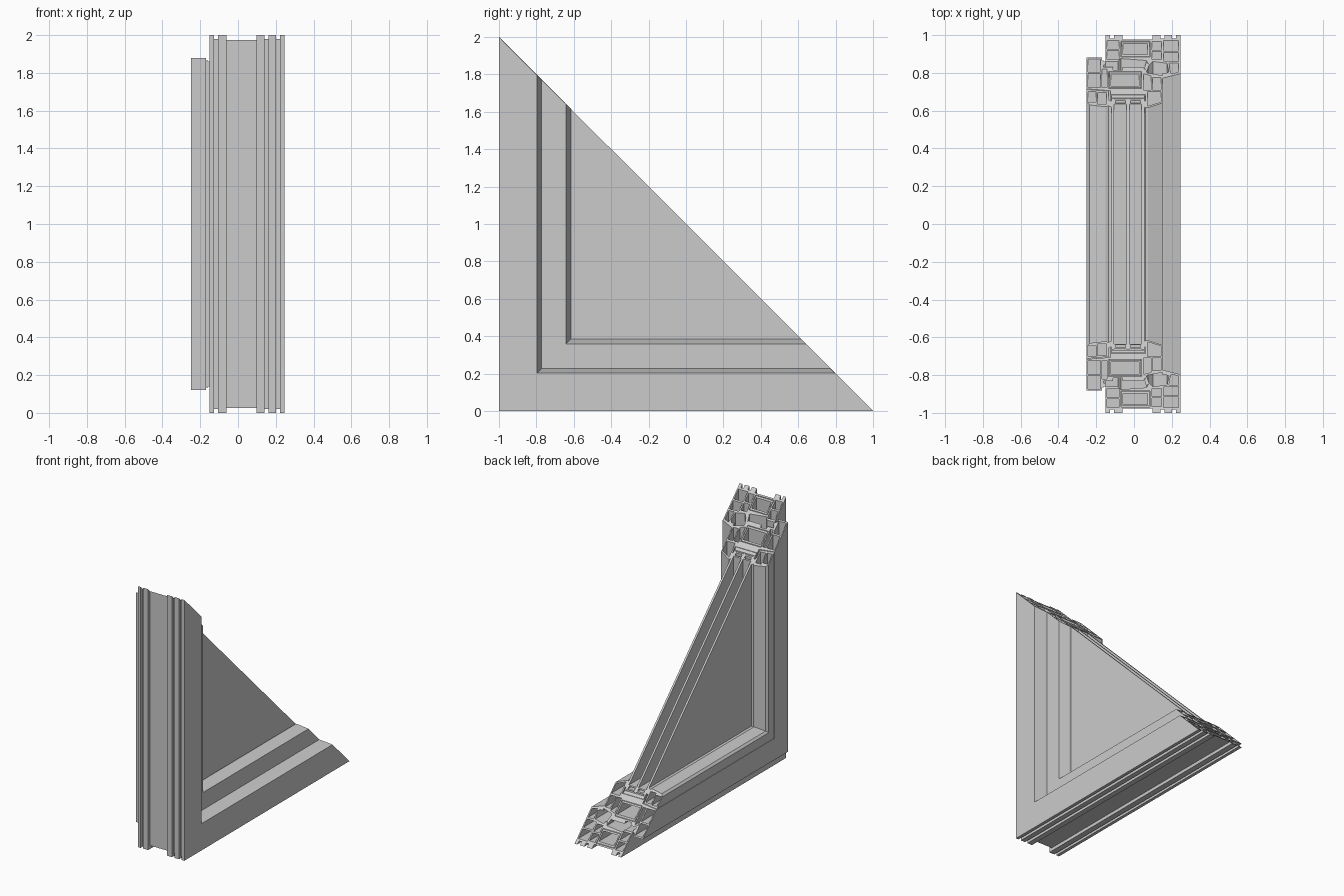
import bpy, bmesh


def rect(x0, d0, x1, d1):
    return [(x0, d0), (x1, d0), (x1, d1), (x0, d1)]


def sweep(name, loops):
    """Run a section (x, depth from outer edge) round the mitred corner; loops[1:] are hollow chambers.
    Both ends lie on the diagonal cut y + z = 1."""
    bm = bmesh.new()
    ends = [[], []]
    for loop in loops:
        rings = [[bm.verts.new((x, -1 + d, 2 - d)) for x, d in loop],
                 [bm.verts.new((x, -1 + d, d)) for x, d in loop],
                 [bm.verts.new((x, 1 - d, d)) for x, d in loop]]
        n = len(loop)
        for a, b in zip(rings, rings[1:]):
            for i in range(n):
                j = (i + 1) % n
                bm.faces.new((a[i], a[j], b[j], b[i]))
        for k, ring in enumerate((rings[0], rings[2])):
            ends[k] += [bm.edges.get((ring[i], ring[(i + 1) % n])) for i in range(n)]
    for edges in ends:
        bmesh.ops.triangle_fill(bm, edges=edges, use_beauty=True, normal=(0, 0.7071, 0.7071))
    finish(name, bm)


def finish(name, bm):
    bmesh.ops.recalc_face_normals(bm, faces=bm.faces)
    me = bpy.data.meshes.new(name)
    bm.to_mesh(me)
    bm.free()
    bpy.context.collection.objects.link(bpy.data.objects.new(name, me))


def pane(name, x0, x1, d):
    bm = bmesh.new()
    a, b = [[bm.verts.new((x, y, z)) for y, z in ((-1 + d, d), (1 - d, d), (-1 + d, 2 - d))]
            for x in (x0, x1)]
    bm.faces.new(a)
    bm.faces.new(b)
    for i in range(3):
        j = (i + 1) % 3
        bm.faces.new((a[i], a[j], b[j], b[i]))
    finish(name, bm)


# Outer frame: grooved outer edge, rebate floor and sloped outside flange
frame = [(-.15, 0), (-.126, 0), (-.126, .02), (-.106, .02), (-.106, 0), (-.062, 0), (-.062, .025),
         (.098, .025), (.098, 0), (.14, 0), (.14, .02), (.162, .02), (.162, 0), (.2, 0), (.2, .02),
         (.222, .02), (.222, 0), (.245, 0), (.245, .205), (.165, .225), (.165, .205), (.185, .195),
         (.175, .15), (.1, .14), (.08, .16), (.065, .135), (-.07, .125), (-.085, .14), (-.15, .14)]
sweep("outer_frame", [frame,
                      rect(-.142, .03, -.08, .075), rect(-.142, .083, -.08, .13),
                      rect(-.07, .033, .085, .117), rect(.095, .035, .145, .08),
                      rect(.095, .088, .145, .13), rect(.155, .03, .235, .085),
                      [(.155, .093), (.235, .093), (.235, .14), (.155, .138)],
                      [(.185, .148), (.235, .148), (.235, .197), (.195, .205)]])
sweep("frame_reinforcement", [rect(-.066, .037, .081, .113), rect(-.057, .046, .072, .104)])

# Opening sash: inside overlap, hollow core and sloped outside lip
sash = [(-.25, .12), (-.17, .12), (-.17, .135), (-.16, .135), (-.16, .17), (-.11, .17), (-.11, .185),
        (-.06, .185), (-.06, .17), (.05, .17), (.07, .2), (.15, .215), (.15, .36), (.075, .385),
        (.062, .385), (.062, .315), (-.125, .315), (-.125, .295), (-.25, .285)]
sweep("sash", [sash,
               rect(-.242, .128, -.178, .195), rect(-.242, .203, -.178, .277),
               rect(-.168, .18, -.142, .277), rect(-.134, .193, .04, .283),
               [(.05, .205), (.09, .215), (.09, .29), (.05, .29)],
               rect(.098, .224, .142, .29),
               [(.072, .3), (.142, .3), (.142, .355), (.072, .376)]])
sweep("sash_reinforcement", [rect(-.13, .197, .036, .279), rect(-.121, .206, .027, .27)])

# Inside glazing bead
sweep("glazing_bead", [[(-.25, .288), (-.135, .298), (-.135, .375), (-.15, .38), (-.235, .37), (-.25, .355)],
                       rect(-.242, .3, -.2, .355), rect(-.192, .304, -.145, .365)])

# Rubber seals
sweep("bead_seal", [[(-.135, .345), (-.12, .35), (-.12, .38), (-.135, .375)]])
sweep("lip_seal", [[(.055, .35), (.062, .35), (.062, .388), (.055, .38)]])
sweep("inside_seal", [[(-.17, .14), (-.15, .14), (-.15, .155), (-.17, .165)]])
sweep("outside_seal", [[(.15, .2), (.165, .205), (.165, .225), (.15, .228)]])
sweep("middle_seal", [[(.065, .14), (.08, .16), (.066, .195), (.055, .175)]])

# Triple glazing with hollow edge spacers and a setting block
xs = [-.12, -.04, .04]
for i, x in enumerate(xs):
    pane(f"glass_pane_{i + 1}", x, x + .015, .335)
for i, x in enumerate(xs[:2]):
    a, b = x + .015, x + .08
    sweep(f"glass_spacer_{i + 1}", [rect(a, .34, b, .365), rect(a + .006, .346, b - .006, .359)])
sweep("setting_block", [rect(-.12, .317, .055, .333)])
